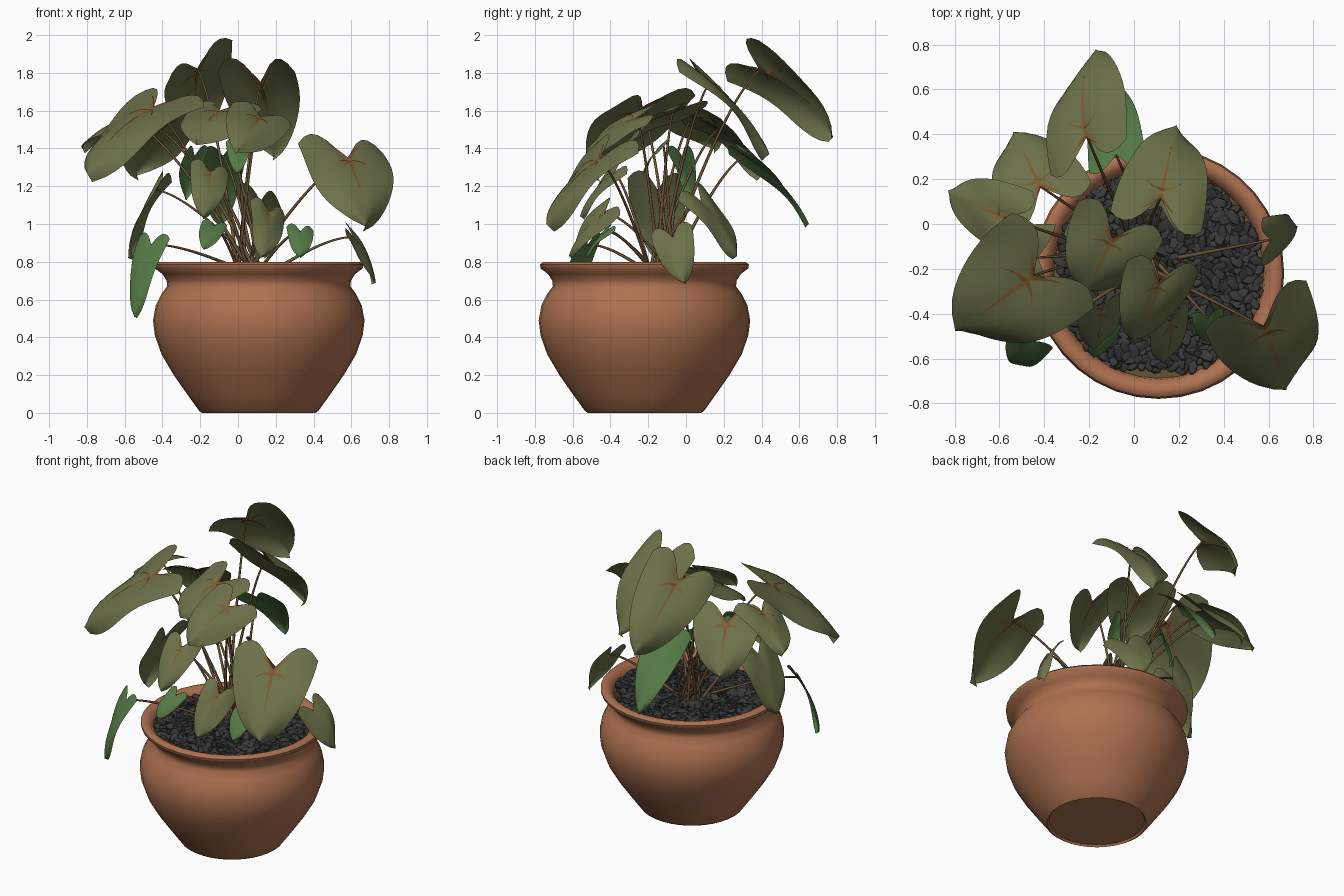
import bpy, bmesh, math, random
from mathutils import Vector, Matrix, Euler

random.seed(4)
if "Cube" in bpy.data.objects:
    bpy.data.objects.remove(bpy.data.objects["Cube"], do_unlink=True)


def material(name, rgb):
    m = bpy.data.materials.new(name)
    m.use_nodes = True
    m.diffuse_color = (*rgb, 1)
    bsdf = m.node_tree.nodes["Principled BSDF"]
    bsdf.inputs["Base Color"].default_value = (*rgb, 1)
    bsdf.inputs["Roughness"].default_value = 0.8
    return m


TERRACOTTA = material("terracotta", (0.42, 0.165, 0.08))
PEBBLE = material("dark pebble", (0.04, 0.041, 0.041))
SOIL = material("soil", (0.13, 0.085, 0.035))
OLIVE = material("olive leaf", (0.148, 0.162, 0.066))
GREEN = material("green leaf", (0.088, 0.19, 0.06))
VEIN = material("rust vein", (0.21, 0.098, 0.03))
STEM = material("brown stem", (0.15, 0.088, 0.035))

POT = Vector((0.11, -0.22, 0))
CROWN = Vector((0.06, -0.13, 0.74))


def make_object(name, bm, mats, angle=60):
    mesh = bpy.data.meshes.new(name)
    bm.to_mesh(mesh)
    bm.free()
    ob = bpy.data.objects.new(name, mesh)
    bpy.context.collection.objects.link(ob)
    for m in mats:
        mesh.materials.append(m)
    bpy.ops.object.select_all(action='DESELECT')
    ob.select_set(True)
    bpy.context.view_layer.objects.active = ob
    bpy.ops.object.shade_smooth_by_angle(angle=math.radians(angle))
    return ob


def lathe(name, profile, mat, steps=36):
    bm = bmesh.new()
    verts = [bm.verts.new((r, 0, z)) for r, z in profile]
    edges = [bm.edges.new(pair) for pair in zip(verts, verts[1:])]
    bmesh.ops.spin(bm, geom=verts + edges, cent=(0, 0, 0), axis=(0, 0, 1),
                   angle=math.tau, steps=steps, use_duplicate=False)
    bmesh.ops.remove_doubles(bm, verts=bm.verts, dist=0.0005)
    bmesh.ops.recalc_face_normals(bm, faces=bm.faces)
    ob = make_object(name, bm, [mat], 50)
    ob.location = POT
    return ob


# Pot with a flared rim, and the soil inside it
lathe("pot", [(0, 0.012), (0.29, 0.012), (0.30, 0), (0.315, 0.01), (0.38, 0.1),
              (0.45, 0.2), (0.515, 0.31), (0.55, 0.41), (0.56, 0.49),
              (0.545, 0.57), (0.515, 0.63), (0.485, 0.67), (0.488, 0.70),
              (0.51, 0.735), (0.55, 0.765), (0.553, 0.785), (0.535, 0.8),
              (0.505, 0.795), (0.475, 0.765), (0.465, 0.71), (0.47, 0.65)],
      TERRACOTTA)
lathe("soil", [(0.469, 0.725), (0.3, 0.725), (0, 0.725)], SOIL)

# Pebbles spread evenly over the soil, leaving a bare strip at the front
bm = bmesh.new()
COUNT = 680
for i in range(COUNT):
    r = 0.455 * math.sqrt((i + 0.5) / COUNT)
    a = i * math.pi * (3 - math.sqrt(5))
    x, y = POT.x + r * math.cos(a), POT.y + r * math.sin(a)
    if y < -0.65:
        continue
    size = random.uniform(1.0, 1.5)
    turn = Euler((random.uniform(-0.5, 0.5), random.uniform(-0.5, 0.5),
                  random.uniform(0, math.tau))).to_matrix().to_4x4()
    place = Matrix.Translation((x, y, 0.748 + random.uniform(-0.015, 0.018)))
    shape = Matrix.Diagonal((0.033 * size, 0.019 * size, 0.014 * size, 1))
    bmesh.ops.create_icosphere(bm, subdivisions=1, radius=1,
                               matrix=place @ turn @ shape)
make_object("pebbles", bm, [PEBBLE], 40)


def leaf_surface(base, tip, width, facing, lobes, bow):
    """Function placing (u across, v along, lift) on a drooping heart shape."""
    along = (tip - base).normalized()
    length = (tip - base).length
    normal = (facing - along * facing.dot(along)).normalized()
    across = normal.cross(along)
    phase = random.uniform(0, math.tau)

    def point(u, v, lift=0):
        half = 0.5 * width * max(0, 1 - v) ** 0.75 * (0.97 + 0.75 * v)
        lobe = math.sin(math.pi * min(1, abs(u) * 0.78)) * (1 - v) ** 2
        rise = bow * length * v * (1 - v) - 0.08 * width * u * u
        wave = 0.045 * width * math.sin(phase + 6 * v + 2 * u) * abs(u)
        return (base + across * (u * half)
                + along * (v * length - lobes * width * lobe)
                + normal * (rise + wave + lift))
    return point


def add_strip(bm, point, path, thick, lift):
    """Tapering vein plate following the leaf through (u, v) stations."""
    pairs = []
    for i in range(7):
        t = i / 6
        u, v = (a + (b - a) * t for a, b in zip(*path))
        p = point(u, v, lift)
        q = point(u + (path[1][0] - path[0][0]) * 0.02,
                  v + (path[1][1] - path[0][1]) * 0.02, lift)
        up = point(u, v, lift + 0.1) - p
        side = (q - p).cross(up).normalized() * thick * (1.1 - t)
        pairs.append((bm.verts.new(p - side), bm.verts.new(p + side)))
    for (a, b), (c, d) in zip(pairs, pairs[1:]):
        bm.faces.new((a, b, d, c)).material_index = 1


def leaf(name, base, tip, width, facing, mat=OLIVE, veins=False, root=None,
         lobes=0.34, bow=0.32):
    base, tip, facing = Vector(base), Vector(tip), Vector(facing)
    point = leaf_surface(base, tip, width, facing, lobes, bow)
    bm = bmesh.new()
    cols, rows = 12, 12
    grid = [[bm.verts.new(point(2 * c / cols - 1, r / rows)) for c in range(cols + 1)]
            for r in range(rows + 1)]
    for r in range(rows):
        for c in range(cols):
            bm.faces.new((grid[r][c], grid[r + 1][c],
                          grid[r + 1][c + 1], grid[r][c + 1]))
    bmesh.ops.remove_doubles(bm, verts=bm.verts, dist=0.0002)
    if veins:
        paths = [((0, 0), (0, 0.6))]
        for s in (-1, 1):
            paths += [((0, 0.02), (s * 0.36, 0.05)), ((0, 0.08), (s * 0.4, 0.3))]
        for path in paths:
            for lift in (0.004, -0.004):
                add_strip(bm, point, path, 0.022 * width, lift)
    make_object(name, bm, [mat, VEIN], 70)

    # Arching stem from the crown to the notch of the leaf
    angle = random.uniform(0, math.tau)
    start = Vector(root) if root else CROWN + Vector(
        (0.06 * math.cos(angle), 0.06 * math.sin(angle), 0))
    rise = Vector((0, 0, base.z - start.z))
    stations = [start, start.lerp(base, 0.25) + rise * 0.12,
                start.lerp(base, 0.7) + rise * 0.16 + Vector((0, 0, 0.03)), base]
    curve = bpy.data.curves.new(name + "_stem", 'CURVE')
    curve.dimensions = '3D'
    curve.bevel_depth = 0.0085
    curve.bevel_resolution = 1
    spline = curve.splines.new('NURBS')
    spline.points.add(3)
    for i, p in enumerate(stations):
        spline.points[i].co = (*p, 1)
        spline.points[i].radius = 1.2 - 0.2 * i
    spline.order_u = 4
    spline.use_endpoint_u = True
    spline.resolution_u = 10
    curve.materials.append(STEM)
    bpy.context.collection.objects.link(bpy.data.objects.new(name + "_stem", curve))


# Tall and broad upper leaves
leaf("top_back_leaf", (-0.21, 0.39, 1.815), (-0.17, 0.78, 1.46), 0.45, (-1, 0.95, 1), veins=True, bow=0.45)
leaf("back_leaf", (0.12, 0.12, 1.74), (0.19, 0.44, 1.37), 0.43, (0.1, 0.7, 0.8), veins=True, lobes=0.45)
leaf("back_right_leaf", (-0.42, 0.17, 1.5), (-0.54, 0.41, 1.27), 0.44, (-0.2, 0.5, 1), veins=True)
leaf("side_right_leaf", (-0.58, 0.03, 1.56), (-0.83, 0.15, 1.41), 0.32, (-0.4, 0, 1), veins=True)
leaf("large_right_leaf", (-0.45, -0.23, 1.61), (-0.8, -0.48, 1.27), 0.58, (-0.55, -0.52, 1), veins=True, lobes=0.3)
leaf("large_left_leaf", (0.58, -0.46, 1.34), (0.68, -0.74, 1.0), 0.52, (0.4, -0.85, 0.8), veins=True)
leaf("middle_leaf", (-0.1, -0.07, 1.59), (-0.22, -0.31, 1.44), 0.43, (-0.1, -0.4, 1), veins=True)
leaf("front_leaf", (0.11, -0.26, 1.56), (0, -0.53, 1.39), 0.35, (0.4, -0.4, 1), veins=True)

# Lower olive leaves
leaf("front_low_leaf", (0.16, -0.43, 1.06), (0.13, -0.62, 0.83), 0.22, (0.5, -0.9, 0.4), veins=True)
leaf("front_right_low_leaf", (-0.15, -0.38, 1.27), (-0.18, -0.56, 1.04), 0.22, (0.3, -0.9, 0.6), veins=True)
leaf("right_low_leaf", (-0.43, -0.15, 1.18), (-0.58, -0.15, 0.82), 0.32, (-1, 0.2, 0.4))
leaf("left_low_leaf", (0.61, -0.07, 0.93), (0.73, -0.01, 0.69), 0.23, (1, -0.2, 0.5),
     root=(0.2, -0.15, 0.76))
leaf("back_low_leaf", (0.12, 0.08, 1.12), (0.15, 0.27, 0.83), 0.28, (0.6, 0.8, 0.5))

# Young green leaves
leaf("back_green_leaf", (-0.08, 0.31, 1.36), (-0.1, 0.65, 1.0), 0.27, (-0.2, 0.7, 0.7), GREEN)
leaf("right_green_leaf", (-0.46, -0.52, 0.89), (-0.55, -0.62, 0.51), 0.2, (-0.7, -0.9, 0.4), GREEN)
leaf("inner_green_leaf", (0.0, -0.12, 1.42), (0.0, -0.23, 1.27), 0.13, (0, -1, 0.6), GREEN)
leaf("front_green_leaf", (-0.13, -0.47, 0.99), (-0.18, -0.6, 0.87), 0.14, (0, -0.9, 0.6), GREEN)
leaf("left_green_leaf", (0.33, -0.42, 0.96), (0.33, -0.53, 0.83), 0.15, (0.2, -0.8, 0.8), GREEN)
leaf("shaded_green_leaf", (-0.23, -0.02, 1.36), (-0.28, 0.03, 1.13), 0.18, (-0.6, 0.6, 0.5), GREEN)
